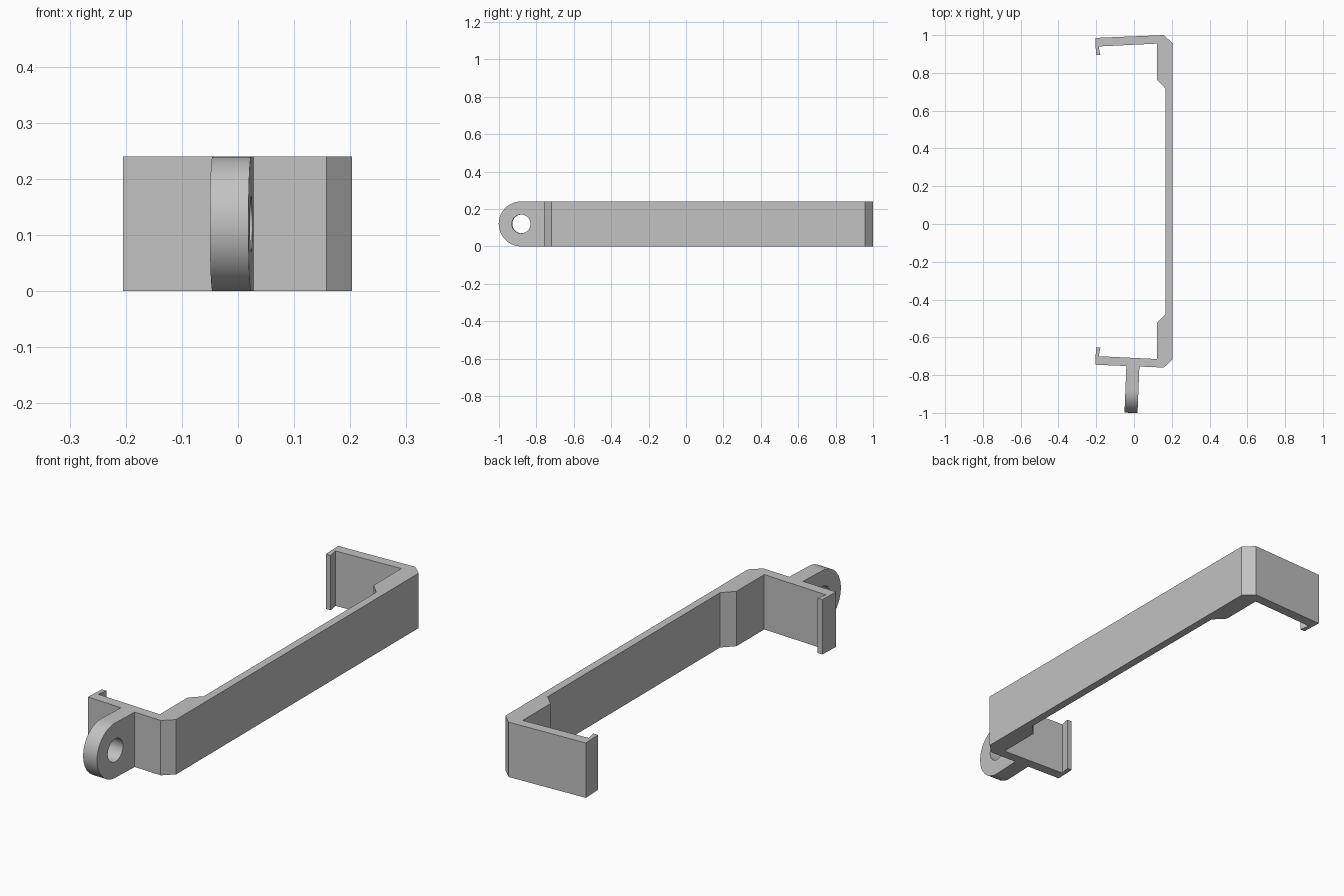
import bpy, bmesh, math
from mathutils import Matrix

cube = bpy.data.objects.get("Cube")
if cube:
    bpy.data.objects.remove(cube, do_unlink=True)

HEIGHT = 0.24
MID_Y = 0.12      # symmetry line of the clip
MID_Z = HEIGHT / 2

grey = bpy.data.materials.new("grey plastic")
grey.use_nodes = True
colour = (0.54, 0.54, 0.54, 1)
grey.diffuse_color = colour
grey.node_tree.nodes["Principled BSDF"].inputs["Base Color"].default_value = colour


def prism(name, outline, depth):
    """Extrude a flat outline upwards along z."""
    bm = bmesh.new()
    face = bm.faces.new([bm.verts.new((x, y, 0)) for x, y in outline])
    top = bmesh.ops.extrude_face_region(bm, geom=[face])["geom"]
    moved = [v for v in top if isinstance(v, bmesh.types.BMVert)]
    bmesh.ops.translate(bm, verts=moved, vec=(0, 0, depth))
    bmesh.ops.recalc_face_normals(bm, faces=bm.faces)
    mesh = bpy.data.meshes.new(name)
    bm.to_mesh(mesh)
    bm.free()
    mesh.materials.append(grey)
    obj = bpy.data.objects.new(name, mesh)
    bpy.context.collection.objects.link(obj)
    return obj


def circle(radius, start, sweep, steps):
    return [(radius * math.cos(start + sweep * i / steps),
             radius * math.sin(start + sweep * i / steps)) for i in range(steps + 1)]


# Clip frame: half profile from the back wall round to the hook, mirrored
outer = [(0.203, 0.838), (0.158, 0.88), (-0.205, 0.865), (-0.201, 0.775)]
inner = [(-0.178, 0.775), (-0.187, 0.82), (0.122, 0.835), (0.122, 0.643), (0.168, 0.596)]
half = outer + inner
profile = [(x, MID_Y + y) for x, y in half] + [(x, MID_Y - y) for x, y in reversed(half)]
prism("clip_frame", profile, HEIGHT)

# Pivot lug: rounded tab with a hole, square to the sloping lower arm
THICK = 0.069
arc = circle(MID_Z, math.pi / 2, math.pi, 40)
lug = prism("pivot_lug", arc + [(0.15, -MID_Z), (0.15, MID_Z)], THICK)
hole = prism("hole_cutter", circle(0.05, 0, math.tau, 40)[:-1], THICK * 3)
hole.location.z = -THICK
hole.hide_render = True

cut = lug.modifiers.new("hole", "BOOLEAN")
cut.object = hole
cut.operation = "DIFFERENCE"
cut.solver = "EXACT"
bpy.context.view_layer.objects.active = lug
lug.select_set(True)
bpy.ops.object.modifier_apply(modifier="hole")
bpy.data.objects.remove(hole, do_unlink=True)

# Turn the tab upright: its length runs along y, its thickness along x
stand = Matrix(((0, 0, 1), (1, 0, 0), (0, 1, 0))).to_4x4()
lug.data.transform(Matrix.Translation((-THICK / 2, 0, 0)) @ stand)
lug.data.transform(Matrix.Translation((-0.011, -0.88, MID_Z))
                   @ Matrix.Rotation(math.radians(-2.3), 4, "Z"))
bpy.ops.object.shade_smooth_by_angle(angle=math.radians(30))
